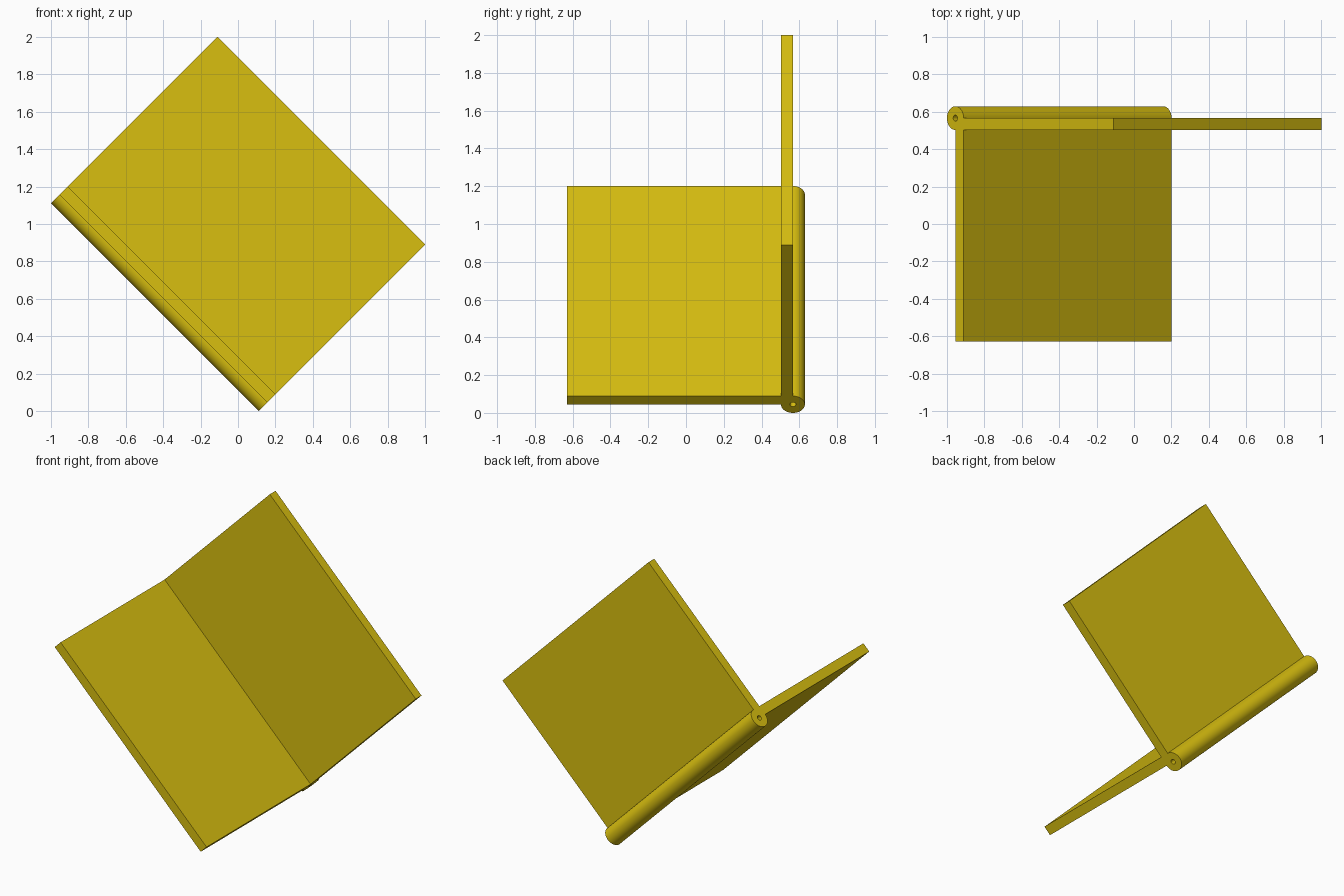
import bpy
from math import cos, sin, radians, sqrt
from mathutils import Matrix, Vector

cube = bpy.data.objects.get("Cube")
if cube:
    bpy.data.objects.remove(cube, do_unlink=True)

# Main sizes
R = 0.0629            # barrel radius, also the leaf thickness
PIN = 0.016           # pin hole radius
LEAF = 19 * R         # reach of each leaf from the barrel axis
LENGTH = 25 * R       # length along the barrel


def arc(radius, start, end, steps):
    angles = [radians(start + (end - start) * i / steps) for i in range(steps + 1)]
    return [(radius * cos(a), radius * sin(a)) for a in angles]


def add_outline(curve, points):
    spline = curve.splines.new('POLY')
    spline.points.add(len(points) - 1)
    for p, (x, y) in zip(spline.points, points):
        p.co = (x, y, 0, 1)
    spline.use_cyclic_u = True


# Material
brass = bpy.data.materials.new("yellow_brass")
brass.use_nodes = True
colour = (0.69, 0.52, 0.005, 1)
brass.diffuse_color = colour
brass.node_tree.nodes["Principled BSDF"].inputs["Base Color"].default_value = colour

# Cross-section: two leaves at right angles, joined to a round barrel
curve = bpy.data.curves.new("hinge_profile", 'CURVE')
curve.dimensions = '2D'
curve.fill_mode = 'BOTH'
curve.extrude = LENGTH / 2
leaves = [(0, LEAF), (-R, LEAF), (-R, R), (-LEAF, R), (-LEAF, 0)]
add_outline(curve, leaves + arc(R, 180, 450, 48))
add_outline(curve, arc(PIN, 0, 360, 32)[:-1])   # pin hole

hinge = bpy.data.objects.new("hinge", curve)
bpy.context.collection.objects.link(hinge)
bpy.ops.object.select_all(action='DESELECT')
hinge.select_set(True)
bpy.context.view_layer.objects.active = hinge
bpy.ops.object.convert(target='MESH')
hinge = bpy.context.object

# Tilt the barrel by 45 degrees, with its lower end on the ground
along = Vector((-1, 0, 1)) / sqrt(2)
up = Vector((1, 0, 1)) / sqrt(2)
back = Vector((0, 1, 0))
low_end = Vector((LENGTH / sqrt(2) - 1, 0, 0))
centre = low_end + up * R + along * LENGTH / 2 + back * (LEAF - R) / 2
axes = Matrix((back, up, -along)).transposed().to_4x4()
hinge.data.transform(Matrix.Translation(centre) @ axes)
hinge.data.materials.clear()
hinge.data.materials.append(brass)
bpy.ops.object.shade_smooth_by_angle(angle=radians(30))
